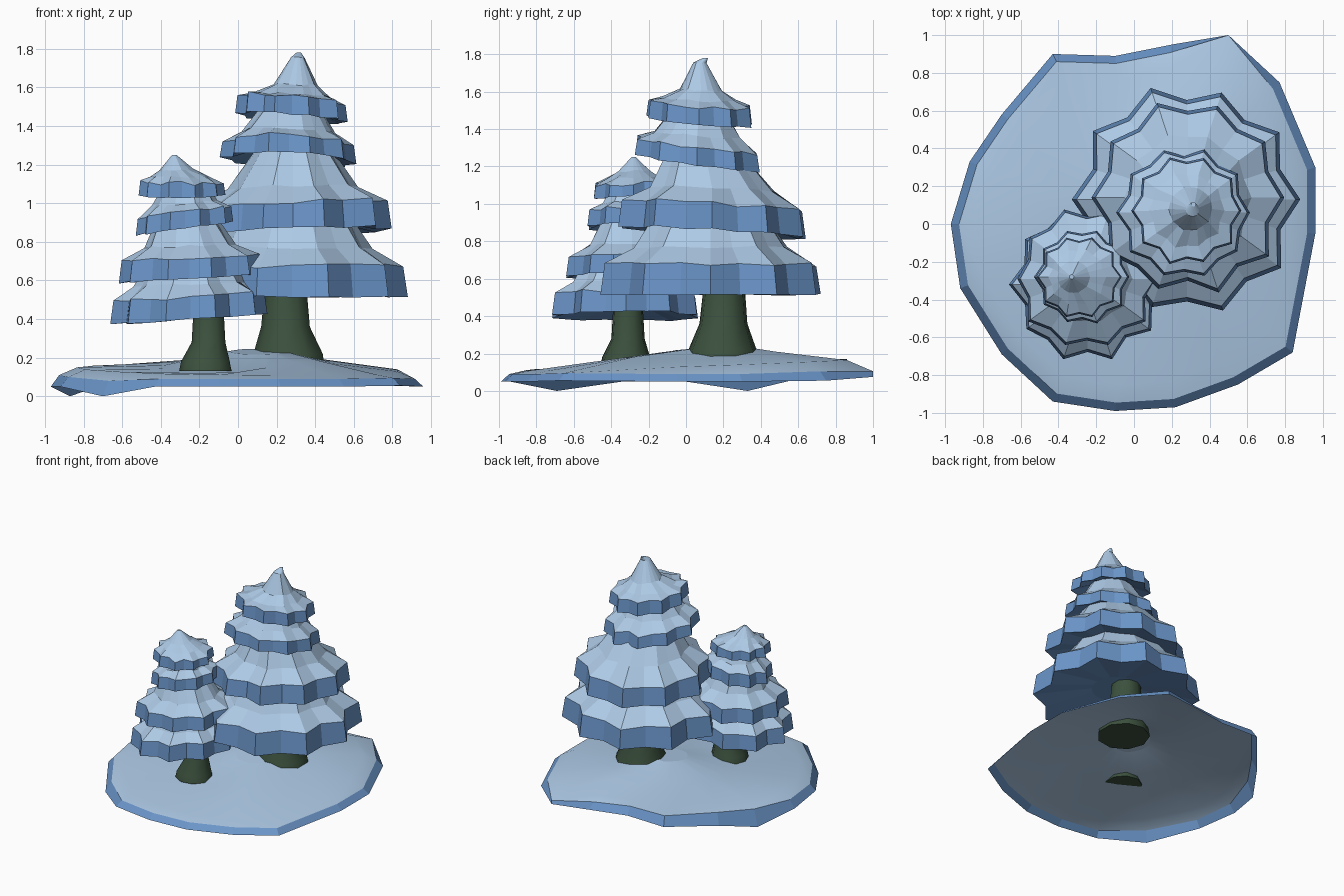
import bpy, bmesh, math, random

if "Cube" in bpy.data.objects:
    bpy.data.objects.remove(bpy.data.objects["Cube"])

random.seed(4)


def material(name, rgb):
    m = bpy.data.materials.new(name)
    m.diffuse_color = (*rgb, 1)
    m.use_nodes = True
    m.node_tree.nodes["Principled BSDF"].inputs["Base Color"].default_value = m.diffuse_color
    return m


SNOW = material("pale snow", (0.42, 0.59, 0.79))
SHADE = material("blue snow edge", (0.145, 0.30, 0.58))
BARK = material("dark green bark", (0.045, 0.083, 0.048))


def loft(name, rings, mats, band_mat, cap_first=None, cap_last=None, smooth=()):
    """Skin a list of equal-length point rings; band_mat gives each band's slot."""
    bm = bmesh.new()
    vs = [[bm.verts.new(p) for p in ring] for ring in rings]
    n = len(vs[0])
    for k in range(len(vs) - 1):
        for i in range(n):
            j = (i + 1) % n
            f = bm.faces.new((vs[k][i], vs[k][j], vs[k + 1][j], vs[k + 1][i]))
            f.material_index = band_mat[k]
            f.smooth = k in smooth
    if cap_first is not None:
        bm.faces.new(vs[0][::-1]).material_index = cap_first
    if cap_last is not None:
        bm.faces.new(vs[-1]).material_index = cap_last
    me = bpy.data.meshes.new(name)
    bm.to_mesh(me)
    bm.free()
    for m in mats:
        me.materials.append(m)
    ob = bpy.data.objects.new(name, me)
    bpy.context.collection.objects.link(ob)
    return ob


def tier(name, cx, cy, r, z_low, z_high, tilt, upper, points=10):
    """Star-edged snow skirt; upper = [(radius, z, dx, dy)] rings above the hem."""
    n = points * 2
    wob = [random.uniform(0.98, 1.03) for _ in range(n)]

    def ring(rad, z, star, dx=0, dy=0, jit=0.0, t=1.0):
        pts = []
        for i in range(n):
            a = math.tau * i / n
            rr = rad * ((1 - star) if i % 2 else 1) * (wob[i] if star else 1)
            x, y = rr * math.cos(a), rr * math.sin(a)
            dz = t * (tilt[0] * x + tilt[1] * y) + random.uniform(-jit, jit)
            pts.append((cx + dx + x, cy + dy + y, z + dz))
        return pts

    # shallow underside, hem, then snow
    rings = [ring(r * 0.3, z_low + 0.07, 0),
             ring(r, z_low, 0.13, jit=0.005),
             ring(r * 0.96, z_high, 0.13, jit=0.012)]
    for k, (rad, z, dx, dy) in enumerate(upper):
        rings.append(ring(rad, z, (0.08, 0.03, 0, 0)[k], dx, dy,
                          jit=0.006 if k < 2 else 0, t=0.6))
    loft(name, rings, [SNOW, SHADE], [1, 1] + [0] * len(upper), 1, 0)


def trunk(name, profile, sides=9):
    rings = []
    for r, x, y, z in profile:
        rings.append([(x + r * math.cos(math.tau * (i + .5) / sides),
                       y + r * math.sin(math.tau * (i + .5) / sides), z)
                      for i in range(sides)])
    loft(name, rings, [BARK], [0] * len(profile), 0, 0, smooth=range(9))


# Large tree
trunk("large_trunk", [(0.195, 0.265, 0.195, 0.16), (0.185, 0.265, 0.195, 0.22),
                      (0.13, 0.25, 0.2, 0.36), (0.108, 0.25, 0.205, 0.60)])
tier("large_tier_1", 0.28, 0.13, 0.605, 0.515, 0.675, (0, 0),
     [(0.42, 0.77, 0, 0), (0.33, 0.90, 0, 0)])
tier("large_tier_2", 0.285, 0.14, 0.515, 0.845, 0.985, (0.04, -0.06),
     [(0.34, 1.08, 0, 0), (0.20, 1.28, 0, -0.04)])
tier("large_tier_3", 0.265, 0.06, 0.35, 1.22, 1.31, (-0.04, -0.13),
     [(0.24, 1.37, 0, 0), (0.16, 1.48, 0.01, 0.01)])
tier("large_tier_4", 0.28, 0.07, 0.29, 1.44, 1.535, (-0.08, -0.09),
     [(0.20, 1.56, 0, 0), (0.115, 1.61, 0.02, 0.01),
      (0.035, 1.755, 0.03, 0.005), (0.012, 1.78, 0.035, 0.035)])

# Small tree
trunk("small_trunk", [(0.14, -0.165, -0.32, 0.13), (0.13, -0.165, -0.32, 0.18),
                      (0.09, -0.15, -0.31, 0.28), (0.08, -0.15, -0.31, 0.46)])
tier("small_tier_1", -0.245, -0.32, 0.405, 0.40, 0.515, (0.07, 0),
     [(0.29, 0.58, 0, 0), (0.23, 0.68, 0, 0)])
tier("small_tier_2", -0.25, -0.29, 0.375, 0.61, 0.715, (0.06, 0),
     [(0.24, 0.78, 0, 0), (0.15, 0.94, -0.02, 0)])
tier("small_tier_3", -0.275, -0.28, 0.255, 0.87, 0.955, (0.14, 0),
     [(0.17, 1.00, 0, 0), (0.12, 1.09, 0, 0)])
tier("small_tier_4", -0.29, -0.28, 0.22, 1.04, 1.11, (0, 0.05),
     [(0.15, 1.14, -0.01, 0), (0.085, 1.175, -0.03, 0), (0.012, 1.25, -0.04, 0)])

# Snowy ground: thin domed sheet with a turned-down blue rim (x, y, z, rim height)
OUTLINE = [(.96, -.05, .05, .04), (.96, .30, .05, .04), (.77, .75, .055, .05),
           (.50, 1.0, .075, .03), (.20, .95, .09, .05), (-.10, .89, .10, .06),
           (-.43, .90, .10, .07), (-.70, .58, .06, .09), (-.87, .33, .0, .13),
           (-.97, .0, .05, .06), (-.92, -.34, .05, .05), (-.70, -.69, .0, .08),
           (-.43, -.94, .05, .04), (-.10, -.99, .05, .04), (.22, -.97, .05, .04),
           (.55, -.85, .05, .04), (.84, -.68, .055, .04)]


def mid_height(x, y):
    """Gentle slope with a swell towards the front right."""
    swell = max(0, math.cos(math.atan2(y, x) + 0.87)) ** 4
    return 0.16 + 0.05 * y + 0.06 * swell


rings = [[(x, y, z) for x, y, z, h in OUTLINE],
         [(x * s, y * s, z + h) for x, y, z, h in OUTLINE
          for s in [1.0 if y == 1.0 else .955]],
         [(x * .86, y * .86, 0.14 + .03 * y - .01 * x) for x, y, z, h in OUTLINE],
         [(x * .45 + .05, y * .45 + .03, mid_height(x, y)) for x, y, z, h in OUTLINE],
         [(x * .15 + .10, y * .15 + .09, 0.232 + .015 * y) for x, y, z, h in OUTLINE]]
loft("snowy_ground", rings, [SNOW, SHADE], [1, 0, 0, 0], None, 0, smooth=(1, 2, 3))
